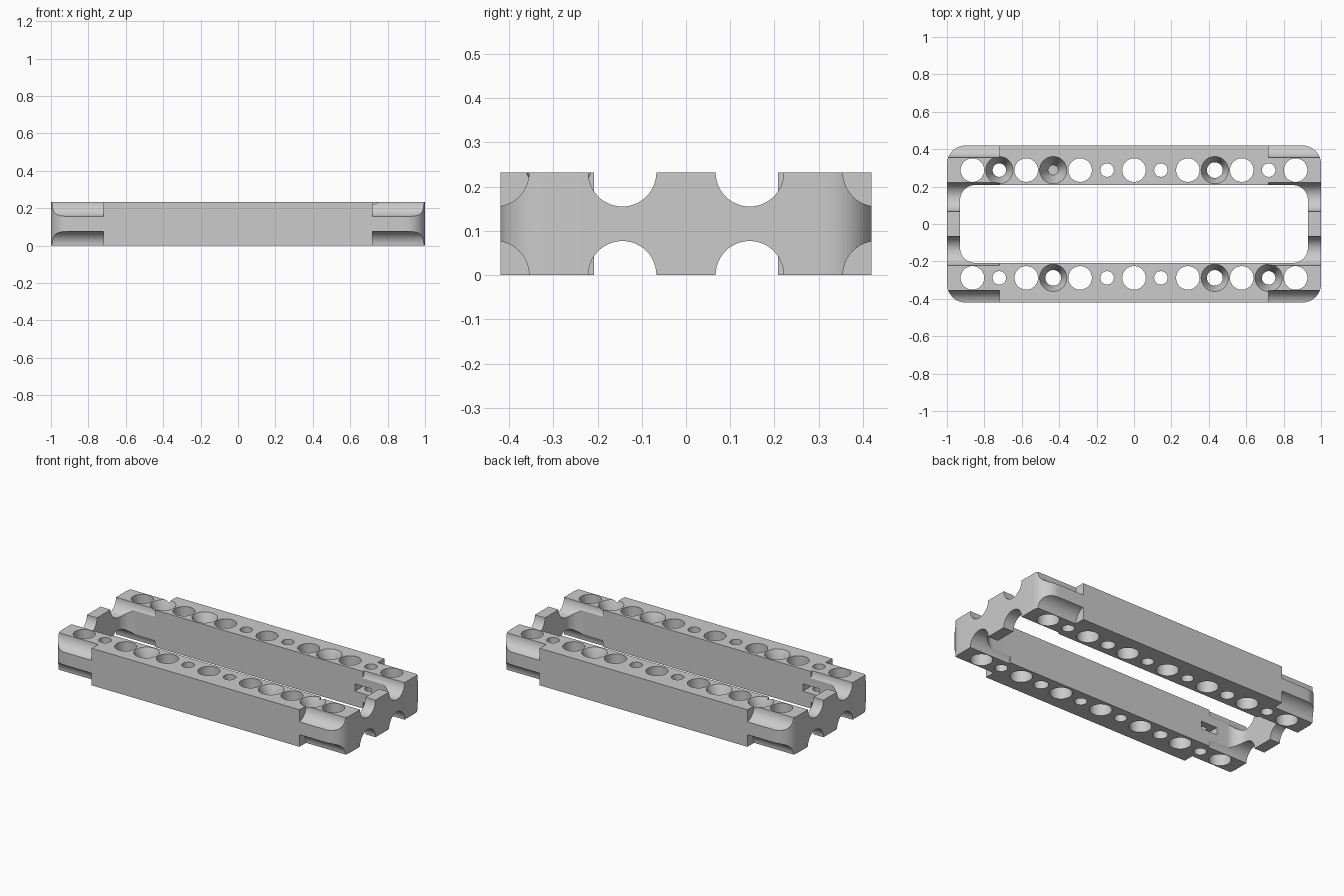
import bpy, bmesh, math
from mathutils import Matrix, Vector

cube = bpy.data.objects.get("Cube")
if cube:
    bpy.data.objects.remove(cube, do_unlink=True)

HEIGHT = 0.232
PITCH = 0.144          # spacing of the hole grid
RAIL_Y = 2 * PITCH     # centre line of each side rail
STEP_X = 5 * PITCH     # where the end grooves begin

grey = bpy.data.materials.new("plain grey")
grey.use_nodes = True
colour = (0.6, 0.6, 0.6, 1)
grey.diffuse_color = colour
grey.node_tree.nodes["Principled BSDF"].inputs["Base Color"].default_value = colour


def make_object(name, bm):
    bmesh.ops.recalc_face_normals(bm, faces=bm.faces)
    mesh = bpy.data.meshes.new(name)
    bm.to_mesh(mesh)
    bm.free()
    mesh.materials.append(grey)
    obj = bpy.data.objects.new(name, mesh)
    bpy.context.collection.objects.link(obj)
    return obj


def rounded_block(name, half_x, half_y, radius, low, high, steps=14):
    """Upright prism with rounded vertical corners."""
    bm = bmesh.new()
    ring = []
    for quarter, (sx, sy) in enumerate(((1, 1), (-1, 1), (-1, -1), (1, -1))):
        for i in range(steps + 1):
            a = (quarter + i / steps) * math.pi / 2
            ring.append(bm.verts.new((sx * (half_x - radius) + radius * math.cos(a),
                                      sy * (half_y - radius) + radius * math.sin(a), low)))
    face = bm.faces.new(ring)
    moved = bmesh.ops.extrude_face_region(bm, geom=[face])["geom"]
    bmesh.ops.translate(bm, vec=(0, 0, high - low),
                        verts=[v for v in moved if isinstance(v, bmesh.types.BMVert)])
    return make_object(name, bm)


def add_cone(bm, centre, r_low, r_high, length, turn=Matrix()):
    bmesh.ops.create_cone(bm, cap_ends=True, segments=48, radius1=r_low, radius2=r_high,
                          depth=length, matrix=Matrix.Translation(centre) @ turn)


def add_box(bm, centre, size):
    bmesh.ops.create_cube(bm, size=1, matrix=Matrix.Translation(centre)
                          @ Matrix.Diagonal(Vector((*size, 1))))


def carve(body, cutter):
    cutter.hide_render = True
    mod = body.modifiers.new("cut", "BOOLEAN")
    mod.operation, mod.solver, mod.object = "DIFFERENCE", "EXACT", cutter
    bpy.context.view_layer.objects.active = body
    bpy.ops.object.modifier_apply(modifier=mod.name)
    bpy.data.objects.remove(cutter, do_unlink=True)


# Frame: rounded block with a rounded opening
frame = rounded_block("frame", 1.0, 0.42, 0.1, 0, HEIGHT)
carve(frame, rounded_block("opening_cutter", 0.93, 0.208, 0.08, -0.1, HEIGHT + 0.1))

# Lengthwise round grooves at both ends, top and bottom
bm = bmesh.new()
along_x = Matrix.Rotation(math.pi / 2, 4, "Y")
for side in (-1, 1):
    for row in (-3, -1, 1, 3):
        for z in (0, HEIGHT):
            add_cone(bm, (side * (STEP_X + 0.2), row * PITCH, z), 0.077, 0.077, 0.4, along_x)
carve(frame, make_object("groove_cutter", bm))

# Alternating wide and narrow holes along each rail
bm = bmesh.new()
for side in (-1, 1):
    for i in range(-6, 7):
        r = 0.063 if i % 2 == 0 else 0.042 if abs(i) == 3 else 0.036
        add_cone(bm, (i * PITCH, side * RAIL_Y, HEIGHT / 2), r, r, 0.5)
carve(frame, make_object("hole_cutter", bm))

# Countersinks for the screw holes
bm = bmesh.new()
for side in (-1, 1):
    for i in (-3, 3, -5 * side):
        add_cone(bm, (i * PITCH, side * RAIL_Y, HEIGHT - 0.04), 0.027, 0.082, 0.12)
carve(frame, make_object("countersink_cutter", bm))

# Nut slots opening into the inner rail walls
bm = bmesh.new()
for side in (-1, 1):
    add_box(bm, (side * STEP_X, side * 0.265, HEIGHT / 2), (0.11, 0.15, 0.046))
carve(frame, make_object("nut_slot_cutter", bm))

# Smooth curved walls, keep edges crisp
frame.select_set(True)
bpy.context.view_layer.objects.active = frame
bpy.ops.object.shade_smooth_by_angle(angle=math.radians(25))
